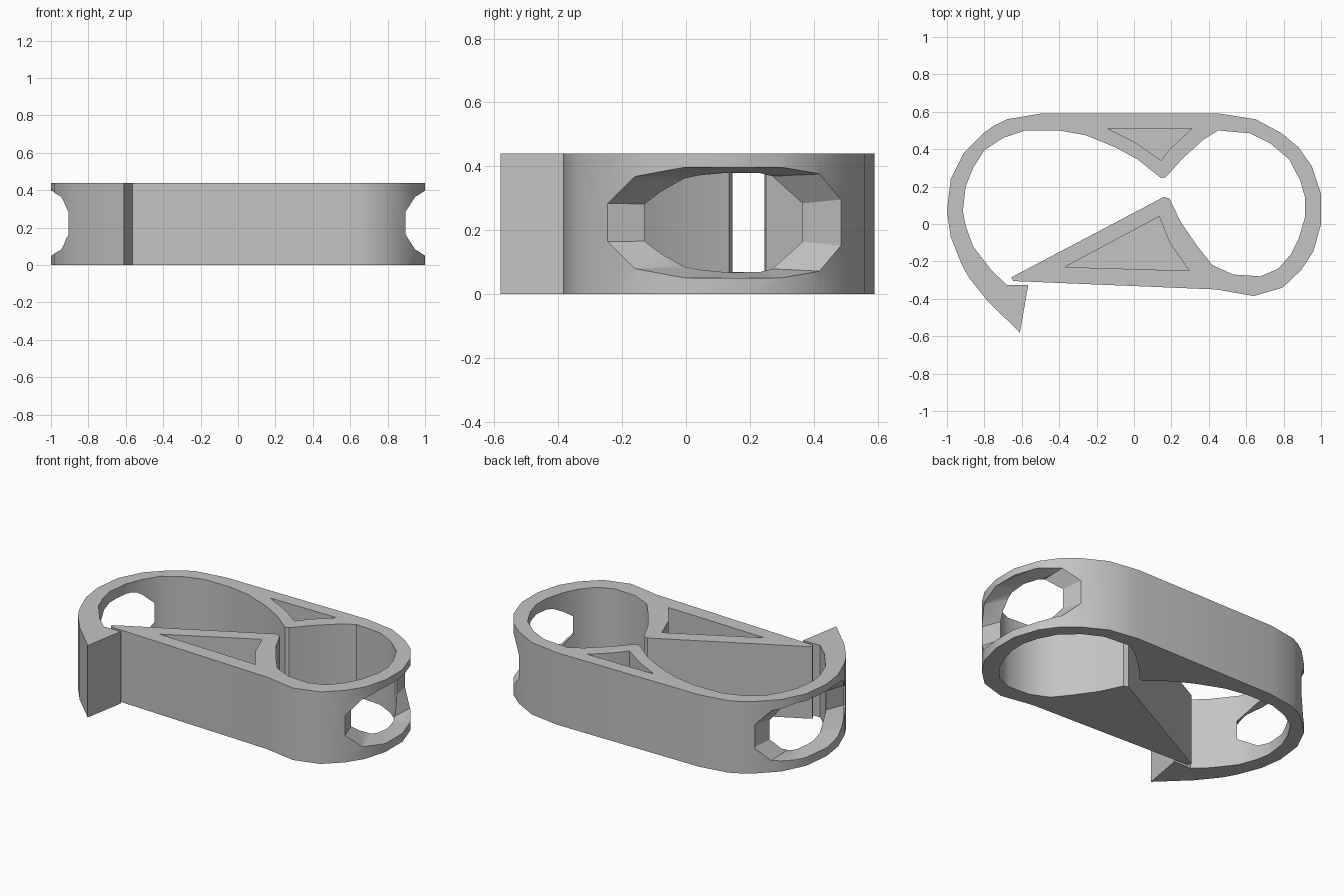
import bpy, bmesh, math

if "Cube" in bpy.data.objects:
    bpy.data.objects.remove(bpy.data.objects["Cube"], do_unlink=True)

HEIGHT = 0.44
FLOOR = 0.04      # thickness left under the pockets
MID = 0.224       # centre height of the side windows

grey = bpy.data.materials.new("light grey plastic")
grey.use_nodes = True
COLOUR = (0.55, 0.55, 0.55, 1)
grey.diffuse_color = COLOUR
grey.node_tree.nodes["Principled BSDF"].inputs["Base Color"].default_value = COLOUR


def loft(name, rings):
    """Closed solid skinned through rings with equal point counts."""
    bm = bmesh.new()
    loops = [[bm.verts.new(p) for p in ring] for ring in rings]
    n = len(loops[0])
    for a, b in zip(loops, loops[1:]):
        for i in range(n):
            j = (i + 1) % n
            bm.faces.new((a[i], a[j], b[j], b[i]))
    bm.faces.new(loops[0][::-1])
    bm.faces.new(loops[-1])
    bmesh.ops.recalc_face_normals(bm, faces=bm.faces)
    mesh = bpy.data.meshes.new(name)
    bm.to_mesh(mesh)
    bm.free()
    mesh.materials.append(grey)
    obj = bpy.data.objects.new(name, mesh)
    bpy.context.collection.objects.link(obj)
    return obj


def prism(name, outline, z0, z1):
    return loft(name, [[(x, y, z) for x, y in outline] for z in (z0, z1)])


def cut(target, cutter):
    mod = target.modifiers.new("cut", 'BOOLEAN')
    mod.operation = 'DIFFERENCE'
    mod.solver = 'EXACT'
    mod.object = cutter
    bpy.ops.object.select_all(action='DESELECT')
    bpy.context.view_layer.objects.active = target
    target.select_set(True)
    bpy.ops.object.modifier_apply(modifier=mod.name)
    bpy.data.objects.remove(cutter, do_unlink=True)


# Outer edge from the lower front wall, round the right end and back, to the hook
outer = [(.44, -.35), (.64, -.385), (.795, -.34), (.895, -.245), (.96, -.145),
         (1, 0), (1, .16), (.95, .31), (.88, .41), (.79, .485), (.65, .56),
         (.46, .59), (-.5, .59), (-.68, .56), (-.75, .525), (-.805, .485),
         (-.91, .38), (-.98, .24), (-1, .07), (-.98, -.07), (-.92, -.22),
         (-.88, -.29), (-.78, -.415)]
hook = [(-.61, -.58), (-.565, -.325), (-.68, -.325)]
# Inner edge: large bay, upper jaw tip, small bay, lower jaw and latch tip
large_bay = [(-.76, -.25), (-.86, -.12), (-.9, -.01), (-.915, .07), (-.9, .2),
             (-.86, .3), (-.8, .395), (-.7, .46), (-.58, .5), (-.4, .5),
             (-.26, .475), (-.1, .41), (.02, .345)]
upper_tip = [(.145, .245), (.17, .25)]
small_bay = [(.26, .35), (.37, .45), (.45, .5), (.62, .485), (.73, .43),
             (.83, .345), (.89, .23), (.915, .14), (.915, .04), (.88, -.08),
             (.84, -.16), (.77, -.24), (.675, -.28), (.53, -.27), (.42, -.22),
             (.34, -.12), (.25, .01)]
lower_jaw = [(.19, .135), (.16, .145), (-.655, -.285), (-.645, -.305)]

clamp = prism("clamp_body",
              outer + hook + large_bay + upper_tip + small_bay + lower_jaw,
              0, HEIGHT)

# Blind pockets in the two jaws
for name, outline in (
        ("upper_pocket", [(-.14, .51), (0, .44), (.145, .34), (.19, .4), (.31, .51)]),
        ("lower_pocket", [(.135, .04), (-.37, -.23), (.295, -.25), (.19, -.1)])):
    cut(clamp, prism(name, outline, FLOOR, HEIGHT + .1))

# Side windows, flared outward: x, y and half height along the wall
window_out = [(.895, -.245, .06), (.95, -.165, .143), (1, -.01, .173),
              (.955, .3, .173), (.87, .42, .152), (.79, .485, .072)]
window_in = [(.855, -.13, .058), (.9, 0, .138), (.915, .12, .155),
             (.89, .23, .155), (.873, .27, .145), (.82, .365, .06)]


def window_ring(points, side, x=None):
    top = [(side * (px if x is None else x), y, MID + h) for px, y, h in points]
    low = [(side * (px if x is None else x), y, MID - h) for px, y, h in points]
    return top + low[::-1]


for side, name in ((1, "left_window"), (-1, "right_window")):
    cut(clamp, loft(name, [window_ring(window_out, side, 1.3),
                           window_ring(window_out, side),
                           window_ring(window_in, side),
                           window_ring(window_in, side, .6)]))

bpy.ops.object.shade_smooth_by_angle(angle=math.radians(30))
